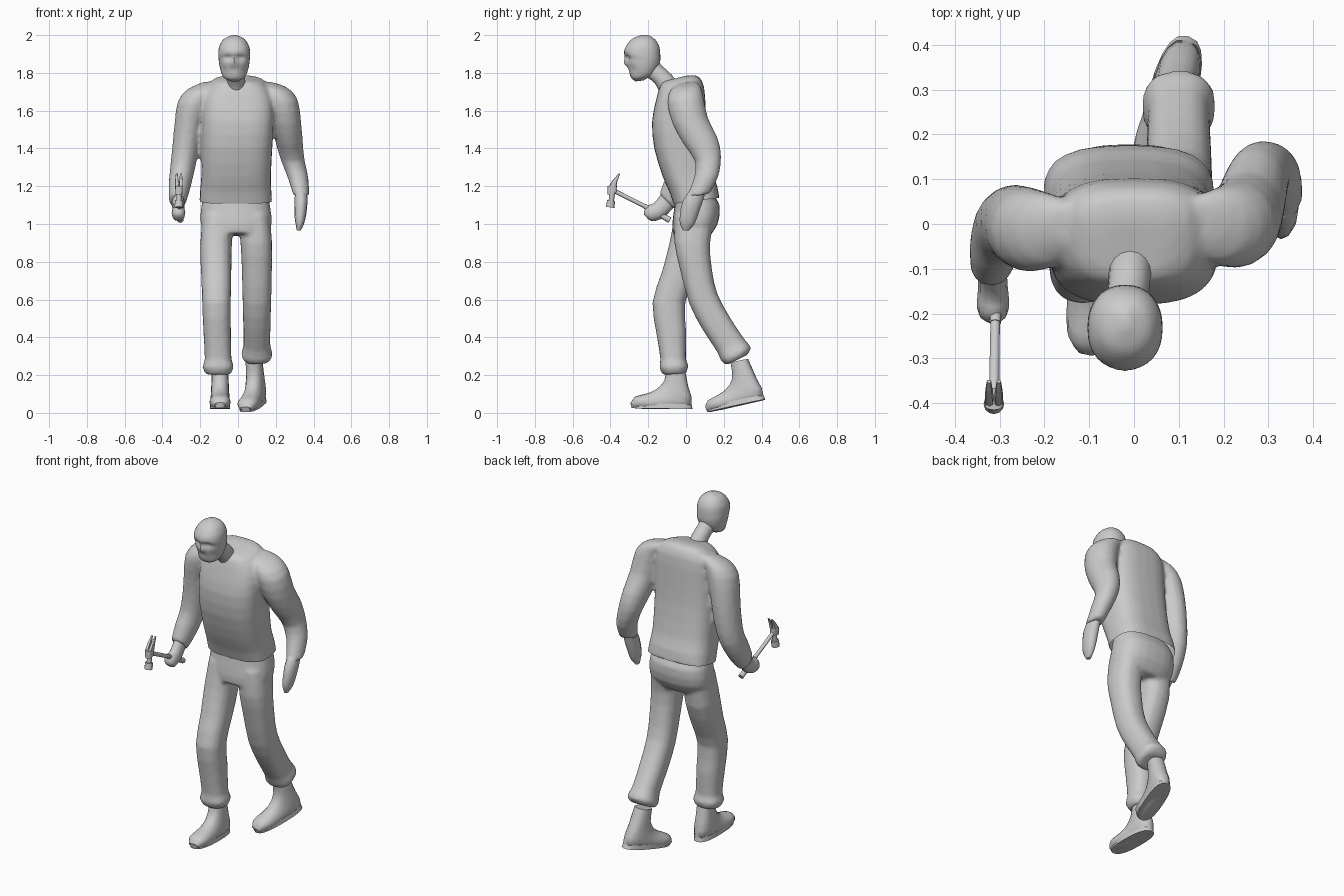
import bpy, bmesh, math
from mathutils import Vector, Matrix


def finish(name, bm, angle=50):
    bmesh.ops.recalc_face_normals(bm, faces=bm.faces)
    me = bpy.data.meshes.new(name)
    bm.to_mesh(me)
    bm.free()
    ob = bpy.data.objects.new(name, me)
    bpy.context.collection.objects.link(ob)
    bpy.ops.object.select_all(action='DESELECT')
    ob.select_set(True)
    bpy.context.view_layer.objects.active = ob
    bpy.ops.object.shade_smooth_by_angle(angle=math.radians(angle))
    return ob


def spline(a, b, c, d, t):
    return [0.5 * (2 * q + (r - p) * t + (2 * p - 5 * q + 4 * r - s) * t * t
                   + (3 * q - p - 3 * r + s) * t ** 3) for p, q, r, s in zip(a, b, c, d)]


# ring = (centre x, front y, front z, back y, back z, half width)
def loft(name, rings, n=16, steps=2, p=2.0, angle=50, pushes=()):
    path = []
    for i in range(len(rings) - 1):
        a, d = rings[max(i - 1, 0)], rings[min(i + 2, len(rings) - 1)]
        path += [spline(a, rings[i], rings[i + 1], d, k / steps) for k in range(steps)]
    path.append(rings[-1])
    bm = bmesh.new()
    loops = []
    for cx, yf, zf, yb, zb, hw in path:
        loop = []
        for k in range(n):
            t = 2 * math.pi * k / n
            c, s = math.cos(t), math.sin(t)
            c = math.copysign(abs(c) ** (2 / p), c)
            s = math.copysign(abs(s) ** (2 / p), s)
            loop.append(bm.verts.new((cx + hw * c, (yf + yb) / 2 + (yb - yf) / 2 * s,
                                      (zf + zb) / 2 + (zb - zf) / 2 * s)))
        loops.append(loop)
    for l0, l1 in zip(loops, loops[1:]):
        for k in range(n):
            bm.faces.new((l0[k], l0[(k + 1) % n], l1[(k + 1) % n], l1[k]))
    bm.faces.new(loops[0])
    bm.faces.new(loops[-1])
    # soft dents (+) and bumps (-) along y
    for x, y, z, r, amount in pushes:
        for v in bm.verts:
            d = (v.co - Vector((x, y, z))).length
            v.co.y += amount * math.exp(-(d / r) ** 2)
    return finish(name, bm, angle)


# melt overlapping parts into one cloth surface
def fuse(name, parts, voxel=.011, rounds=5):
    bm = bmesh.new()
    for ob in parts:
        bm.from_mesh(ob.data)
        bpy.data.objects.remove(ob)
    ob = finish(name + '_rough', bm)
    ob.modifiers.clear()
    rm = ob.modifiers.new('fuse', 'REMESH')
    rm.mode, rm.voxel_size = 'VOXEL', voxel
    sm = ob.modifiers.new('soften', 'SMOOTH')
    sm.factor, sm.iterations = .5, rounds
    bm = bmesh.new()
    bm.from_object(ob, bpy.context.evaluated_depsgraph_get())
    bpy.data.objects.remove(ob)
    return bm


def rod(name, a, b, r1, r2, n=10):
    a, b = Vector(a), Vector(b)
    m = Matrix.Translation((a + b) / 2) @ (b - a).to_track_quat('Z', 'Y').to_matrix().to_4x4()
    bm = bmesh.new()
    bmesh.ops.create_cone(bm, cap_ends=True, segments=n, radius1=r1, radius2=r2,
                          depth=(b - a).length, matrix=m)
    return finish(name, bm)


# head with eye sockets, nose, mouth and hollow cheeks
loft('head', [(-.02, -.235, 2.0, -.2, 2.0, .012), (-.02, -.285, 1.98, -.165, 1.978, .055),
              (-.02, -.318, 1.94, -.142, 1.94, .079), (-.02, -.328, 1.905, -.136, 1.89, .084),
              (-.02, -.317, 1.88, -.138, 1.855, .082), (-.02, -.312, 1.845, -.15, 1.82, .077),
              (-.02, -.300, 1.80, -.17, 1.79, .066), (-.02, -.288, 1.77, -.2, 1.775, .052),
              (-.02, -.265, 1.755, -.225, 1.76, .022)], n=32, steps=4, p=2.2,
     pushes=[(-.054, -.31, 1.885, .02, .013), (.012, -.31, 1.885, .02, .013),
             (-.022, -.315, 1.853, .018, -.016), (-.022, -.32, 1.878, .014, -.008),
             (-.022, -.305, 1.815, .012, .007),
             (-.075, -.28, 1.82, .02, .008), (.035, -.28, 1.82, .02, .008)])
loft('neck', [(-.005, -.12, 1.66, -.02, 1.71, .052), (-.01, -.165, 1.745, -.075, 1.79, .047),
              (-.015, -.205, 1.775, -.125, 1.835, .046), (-.02, -.24, 1.82, -.16, 1.88, .046)])

# sweater body leaning forward
body = loft('body', [(-.005, -.12, 1.755, 0, 1.785, .065), (0, -.138, 1.73, .06, 1.785, .13),
                     (0, -.16, 1.65, .095, 1.73, .18), (0, -.18, 1.54, .105, 1.6, .19),
                     (-.005, -.168, 1.4, .115, 1.45, .188), (-.01, -.123, 1.25, .143, 1.27, .184),
                     (-.012, -.088, 1.17, .166, 1.2, .188), (-.012, -.062, 1.095, .178, 1.125, .193)],
            n=28, p=2.9)

# left sleeve hangs with a bent elbow
left = loft('left', [(.13, -.03, 1.745, .05, 1.755, .045), (.18, -.08, 1.715, .075, 1.735, .075),
                     (.225, -.10, 1.645, .092, 1.68, .09), (.252, -.072, 1.53, .117, 1.56, .082),
                     (.27, -.012, 1.42, .167, 1.46, .073), (.288, .048, 1.33, .187, 1.36, .064),
                     (.318, .04, 1.24, .172, 1.25, .055), (.335, .0, 1.14, .125, 1.16, .042)])
loft('left_hand', [(.332, .02, 1.18, .11, 1.2, .03), (.334, -.018, 1.12, .095, 1.14, .034),
                   (.33, -.032, 1.05, .068, 1.06, .032), (.327, -.032, 1.0, .045, 1.0, .022),
                   (.322, -.015, .965, .015, .965, .01)], n=12)

# right sleeve reaches forward to a fist around the hammer
right = loft('right', [(-.14, -.04, 1.745, .04, 1.755, .045), (-.19, -.09, 1.705, .065, 1.725, .075),
                       (-.232, -.108, 1.64, .08, 1.66, .087), (-.26, -.092, 1.52, .088, 1.53, .077),
                       (-.277, -.082, 1.41, .085, 1.39, .072), (-.295, -.085, 1.31, .062, 1.26, .066),
                       (-.31, -.11, 1.245, .0, 1.145, .058), (-.32, -.142, 1.16, -.06, 1.075, .045)])
loft('right_hand', [(-.317, -.13, 1.16, -.06, 1.095, .032), (-.315, -.17, 1.11, -.11, 1.04, .033),
                    (-.315, -.2, 1.1, -.15, 1.02, .036), (-.315, -.22, 1.075, -.18, 1.015, .032),
                    (-.313, -.222, 1.05, -.205, 1.03, .014)], n=12)

# fuse the sweater and cut it open along the hem
bm = fuse('sweater', [body, left, right])
bmesh.ops.bisect_plane(bm, geom=bm.verts[:] + bm.edges[:] + bm.faces[:],
                       plane_co=(0, -.06, 1.108), plane_no=(0, .13, -1))
loose = [f for f in bm.faces if abs(f.calc_center_median().x + .012) < .21
         and f.calc_center_median().z < 1.108 + .13 * (f.calc_center_median().y + .06)]
bmesh.ops.delete(bm, geom=loose, context='FACES')
finish('sweater', bm, 60)

# trousers: seat and two striding legs with flared cuffs
seat = loft('seat', [(-.012, -.05, 1.18, .13, 1.18, .165), (-.012, -.063, 1.08, .178, 1.1, .183),
                     (-.01, -.073, 1.0, .168, 1.0, .188), (-.01, -.07, .95, .125, .935, .16)],
            n=24, p=2.5)
right_leg = loft('right_leg', [(-.105, -.06, 1.05, .13, 1.05, .082), (-.117, -.088, .9, .11, .86, .084),
                               (-.115, -.127, .75, .045, .7, .08), (-.114, -.178, .585, -.004, .58, .076),
                               (-.11, -.157, .42, .002, .42, .073), (-.105, -.136, .285, 0, .285, .071),
                               (-.105, -.142, .24, .014, .25, .084), (-.105, -.12, .2, 0, .21, .066)],
                 p=2.4)
left_leg = loft('left_leg', [(.085, -.06, 1.05, .155, 1.05, .082), (.097, -.062, .9, .128, .9, .084),
                             (.1, -.032, .76, .138, .76, .08), (.1, .018, .575, .167, .63, .076),
                             (.1, .088, .44, .237, .5, .073), (.1, .163, .325, .31, .39, .071),
                             (.1, .186, .275, .345, .345, .084), (.1, .213, .253, .322, .305, .066)],
                p=2.4)
finish('trousers', fuse('trousers', [seat, right_leg, left_leg], rounds=4), 60)


# boots: the same boot placed twice, the left one lifted at the heel
def boot(side):
    x = -.095
    upper = loft(side + '_boot', [(x, -.105, .25, -.01, .25, .043), (x, -.115, .17, .012, .14, .046),
                                  (x, -.165, .12, .03, .04, .05), (x, -.22, .1, -.08, .022, .053),
                                  (x, -.27, .085, -.2, .02, .055), (x, -.292, .055, -.275, .025, .03)],
                 p=2.4)
    sole = loft(side + '_boot_sole', [(x, -.295, .055, .03, .045, .052), (x, -.288, .025, .035, .02, .054)],
                n=20, steps=1, p=2.6)
    return [upper, sole]


boot('right')
lift = (Matrix.Translation((.12, .415, .07)) @ Matrix.Rotation(math.radians(-15), 4, 'Z')
        @ Matrix.Rotation(math.radians(13), 4, 'X') @ Matrix.Translation((.095, -.03, -.02)))
for ob in boot('left'):
    ob.data.transform(lift)

# claw hammer
rod('hammer_grip', (-.305, -.085, 1.02), (-.31, -.22, 1.095), .016, .013)
rod('hammer_handle', (-.31, -.21, 1.09), (-.313, -.4, 1.185), .011, .012)
rod('hammer_face', (-.313, -.402, 1.088), (-.313, -.396, 1.125), .023, .021, 12)
rod('hammer_neck', (-.313, -.396, 1.12), (-.313, -.39, 1.165), .014, .015)
loft('hammer_cheek', [(-.313, -.415, 1.155, -.368, 1.165, .018), (-.313, -.415, 1.2, -.366, 1.205, .02)],
     n=12, steps=1, p=4)
for s, side in ((-1, 'right'), (1, 'left')):
    x = -.313
    loft(side + '_hammer_claw', [(x + s * .01, -.413, 1.19, -.368, 1.2, .01),
                                 (x + s * .011, -.391, 1.228, -.362, 1.23, .009),
                                 (x + s * .011, -.355, 1.268, -.348, 1.266, .005)], n=8, p=3)
